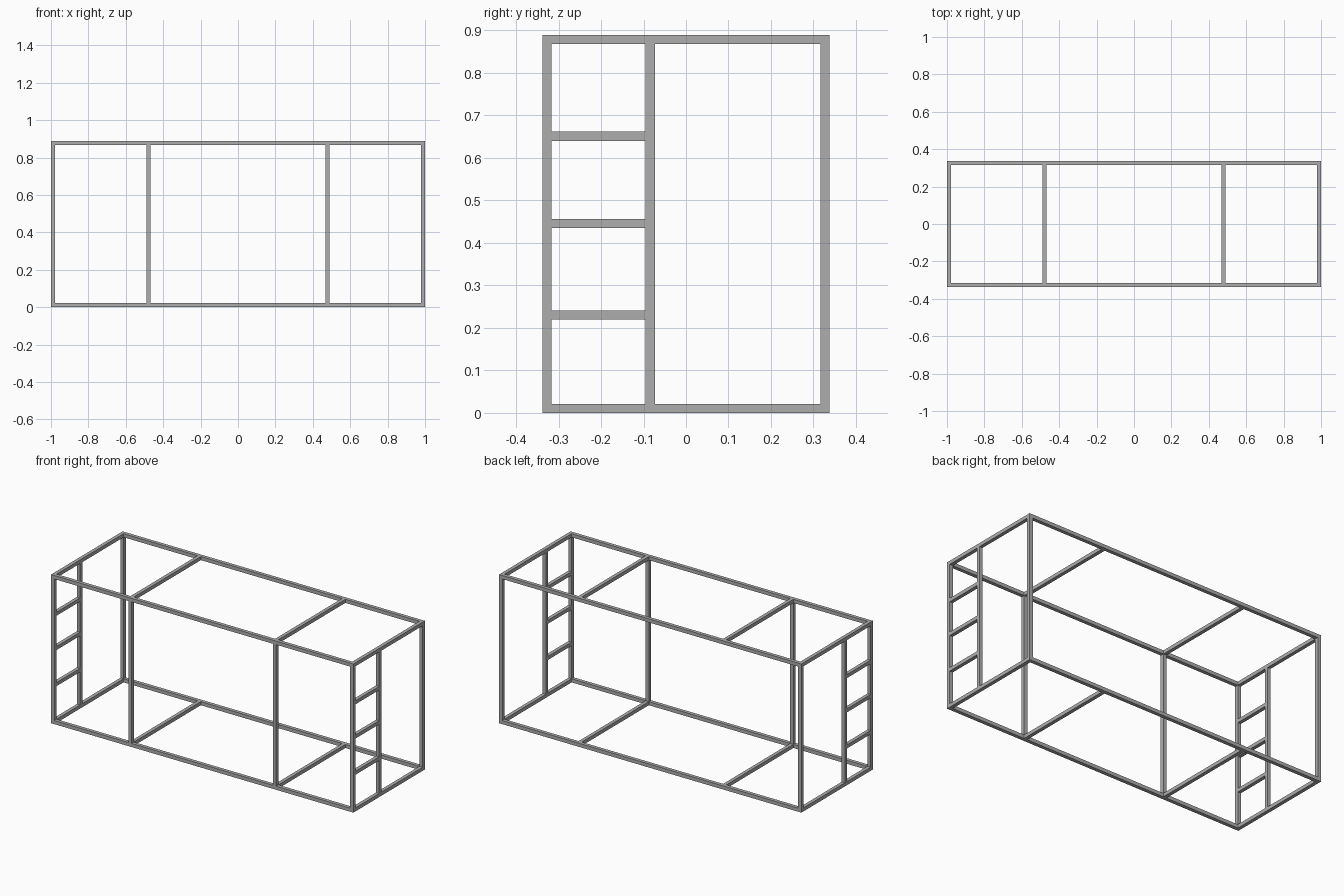
import bpy

if "Cube" in bpy.data.objects:
    bpy.data.objects.remove(bpy.data.objects["Cube"], do_unlink=True)

T = 0.0215                        # tube thickness
X, Y, H = 1.0, 0.338, 0.889       # half length, half depth, height
XC, YC = X - T / 2, Y - T / 2     # centre lines of the outer tubes
Z_LOW, Z_HIGH = T / 2, H - T / 2
XP = 0.478                        # inner dividers
Y_LADDER = -0.084                 # inner upright of the ladders

steel = bpy.data.materials.new("grey steel")
steel.use_nodes = True
color = (0.42, 0.42, 0.42, 1)
steel.diffuse_color = color
steel.node_tree.nodes["Principled BSDF"].inputs["Base Color"].default_value = color


def bar(name, center, axis, length):
    """Square tube along one axis."""
    size = [T, T, T]
    size[axis] = length
    bpy.ops.mesh.primitive_cube_add(size=1, location=center)
    obj = bpy.context.object
    obj.name = name
    obj.scale = size
    bpy.ops.object.transform_apply(location=False, rotation=False, scale=True)
    obj.data.materials.append(steel)


# Long rails and cross members of the bottom and top frames
for level, z in (("bottom", Z_LOW), ("top", Z_HIGH)):
    for end, y in (("front", -YC), ("back", YC)):
        bar(f"{level}_{end}_rail", (0, y, z), 0, 2 * X)
    for side, s in (("left", 1), ("right", -1)):
        bar(f"{level}_{side}_end_rail", (s * XC, 0, z), 1, 2 * (Y - T))
        bar(f"{level}_{side}_cross_bar", (s * XP, 0, z), 1, 2 * (Y - T))

# Uprights and end ladders
for side, s in (("left", 1), ("right", -1)):
    for name, x, y in (("front_corner_post", XC, -YC),
                       ("back_corner_post", XC, YC),
                       ("front_inner_post", XP, -YC),
                       ("ladder_post", XC, Y_LADDER)):
        bar(f"{side}_{name}", (s * x, y, H / 2), 2, H - 2 * T)
    for i, z in enumerate((0.23, 0.446, 0.651)):
        bar(f"{side}_ladder_rung_{i + 1}", (s * XC, (Y_LADDER - YC) / 2, z),
            1, Y_LADDER + YC - T)
